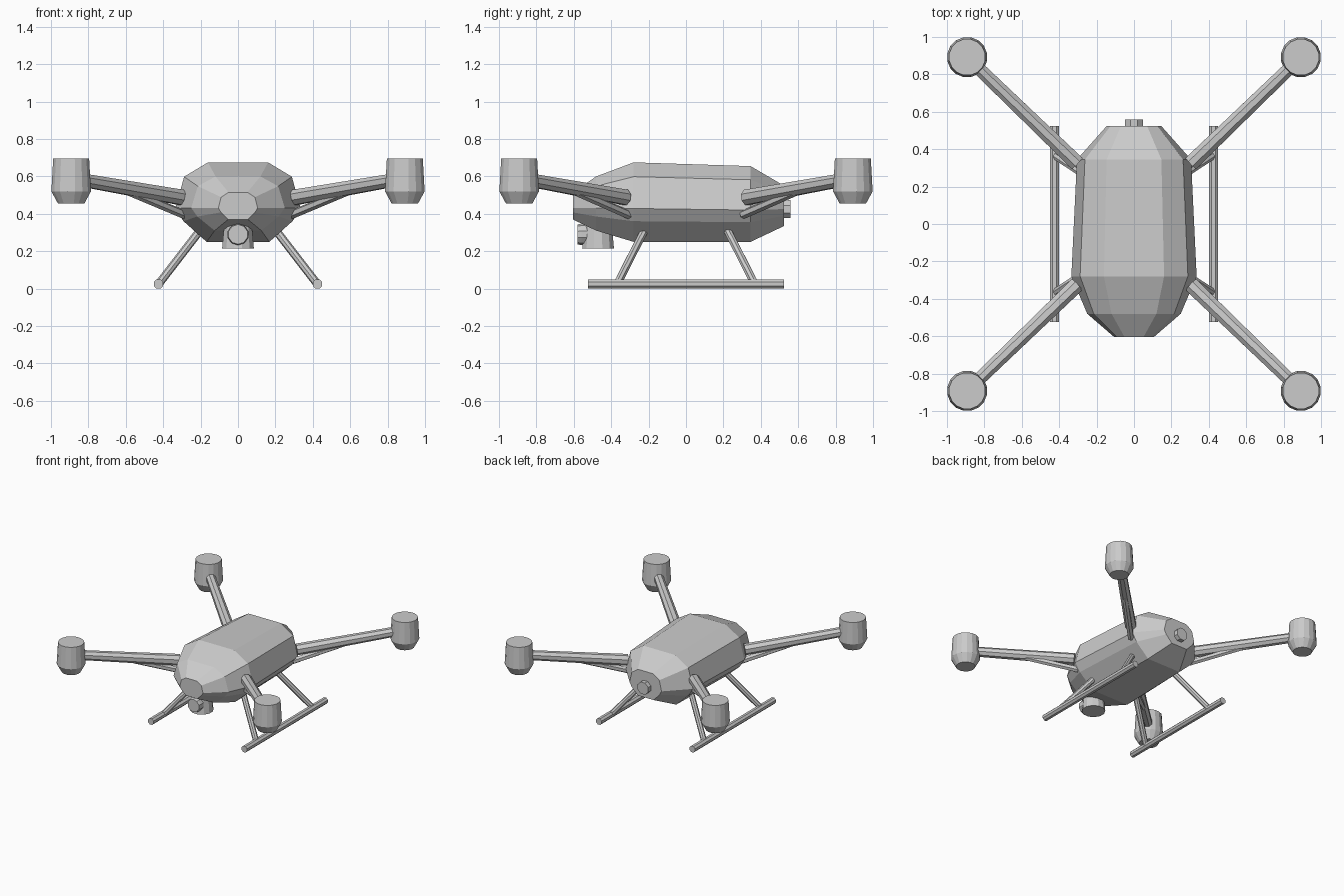
import bpy, math
from mathutils import Vector

cube = bpy.data.objects.get("Cube")
if cube:
    bpy.data.objects.remove(cube, do_unlink=True)

grey = bpy.data.materials.new("plain grey")
grey.use_nodes = True
grey.diffuse_color = (0.6, 0.6, 0.6, 1)
grey.node_tree.nodes["Principled BSDF"].inputs["Base Color"].default_value = (0.6, 0.6, 0.6, 1)


def loft(name, rings):
    """Skin a list of equal-length closed rings and cap both ends."""
    n = len(rings[0])
    verts = [tuple(p) for ring in rings for p in ring]
    faces = [tuple(range(n))[::-1],
             tuple(range(len(verts) - n, len(verts)))]
    for k in range(len(rings) - 1):
        a, b = k * n, (k + 1) * n
        for i in range(n):
            j = (i + 1) % n
            faces.append((a + i, a + j, b + j, b + i))
    mesh = bpy.data.meshes.new(name)
    mesh.from_pydata(verts, [], faces)
    mesh.materials.append(grey)
    obj = bpy.data.objects.new(name, mesh)
    bpy.context.scene.collection.objects.link(obj)
    return obj


def rod(name, start, end, stations, sides=8):
    """Turned part along start-end; stations are (fraction, radius)."""
    start, end = Vector(start), Vector(end)
    axis = end - start
    turn = axis.to_track_quat('Z', 'Y')
    rings = []
    for t, r in stations:
        ring = []
        for i in range(sides):
            a = math.tau * (i + 0.5) / sides
            ring.append(start + axis * t + turn @ Vector((r * math.cos(a), r * math.sin(a), 0)))
        rings.append(ring)
    return loft(name, rings)


# Fuselage: one faceted section scaled along the length
half = [(0.5, 0), (0.87, 0.26), (1, 0.42), (0.86, 0.82), (0.48, 1)]
section = half + [(-x, z) for x, z in reversed(half)]
stations = [(-0.605, 0.105, 0.37, 0.515), (-0.48, 0.25, 0.31, 0.60),
            (-0.28, 0.335, 0.25, 0.675), (0.345, 0.305, 0.25, 0.655),
            (0.525, 0.145, 0.335, 0.55)]
rings = [[(x * w, y, lo + z * (hi - lo)) for x, z in section] for y, w, lo, hi in stations]
loft("fuselage", rings[::-1])

# Tail cap
rod("tail_cap", (0, 0.5, 0.425), (0, 0.56, 0.425), [(0, 0.052), (1, 0.052)])

# Camera pod and lens under the nose
rod("camera_pod", (0, -0.47, 0.215), (0, -0.47, 0.38), [(0, 0.088), (1, 0.072)], 12)
rod("camera_lens", (0, -0.48, 0.29), (0, -0.58, 0.29), [(0, 0.058), (0.8, 0.058), (1, 0.053)], 10)

for sx, side in ((1, "left"), (-1, "right")):
    # Landing skid
    rod(side + "_skid", (sx * 0.425, -0.525, 0.025), (sx * 0.425, 0.525, 0.025),
        [(0, 0.027), (1, 0.027)])
    for sy, end in ((-1, "front"), (1, "back")):
        tag = end + "_" + side

        def at(x, y, z):
            return sx * x, sy * y, z

        # Skid leg
        rod(tag + "_leg", at(0.2, 0.22, 0.315), at(0.42, 0.365, 0.03),
            [(0, 0.022), (1, 0.022)])
        # Main arm and the brace below it
        rod(tag + "_arm", at(0.305, 0.325, 0.488), at(0.86, 0.86, 0.585),
            [(0, 0.044), (1, 0.037)])
        rod(tag + "_brace", at(0.285, 0.305, 0.395), at(0.6, 0.605, 0.525),
            [(0, 0.024), (1, 0.022)], 6)
        # Motor housing with a chamfered foot
        rod(tag + "_motor", at(0.892, 0.892, 0.455), at(0.892, 0.892, 0.695),
            [(0, 0.072), (0.27, 0.108), (1, 0.098)], 16)
